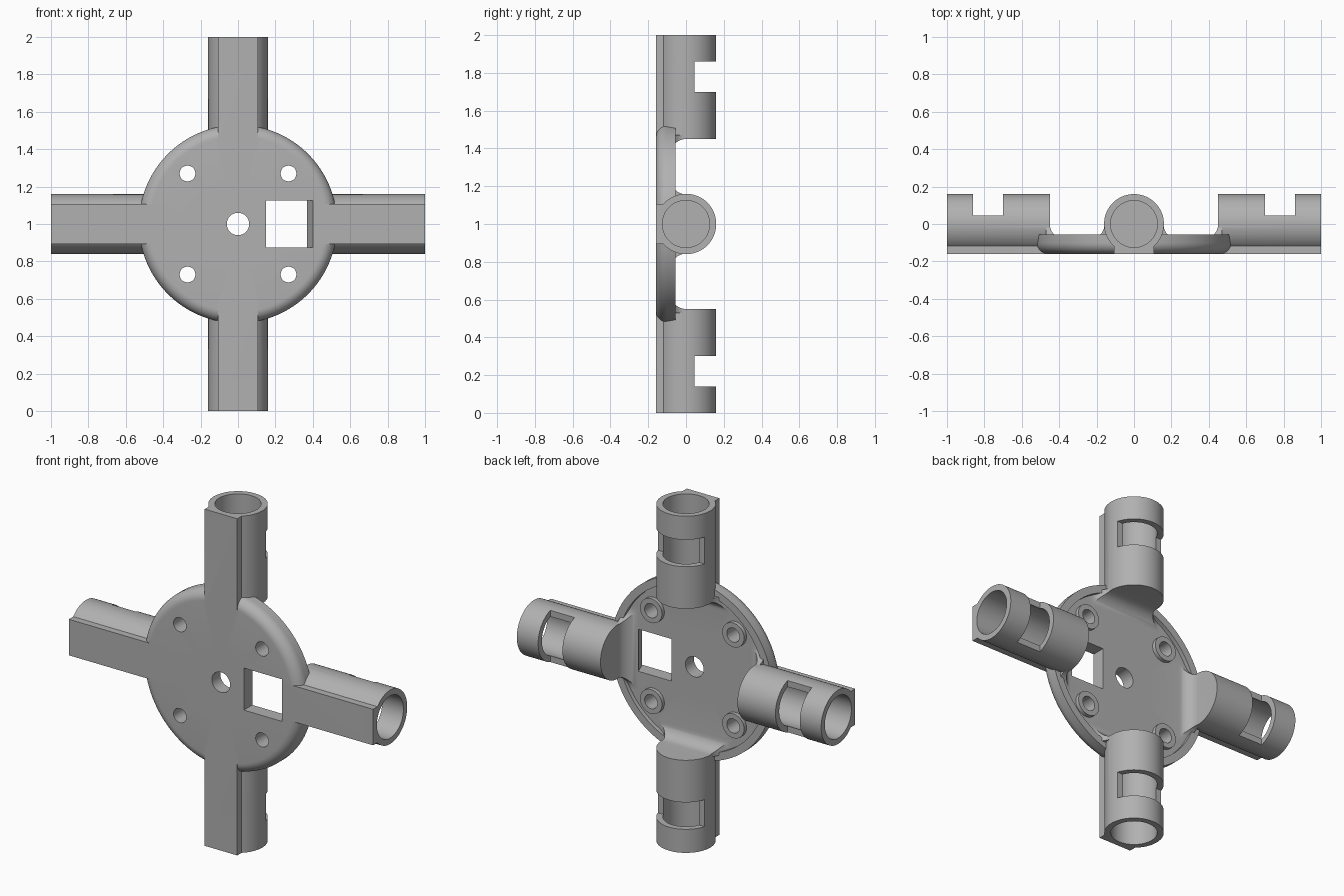
import bpy, bmesh
from math import sin, cos, pi, radians, sqrt
from mathutils import Matrix, Vector

cube = bpy.data.objects.get("Cube")
if cube:
    bpy.data.objects.remove(cube, do_unlink=True)

grey = bpy.data.materials.new("plain grey")
grey.use_nodes = True
colour = (0.44, 0.44, 0.44, 1)
grey.diffuse_color = colour
grey.node_tree.nodes["Principled BSDF"].inputs["Base Color"].default_value = colour

FRONT, FLOOR, RIM = -0.16, -0.08, -0.055
ARM_R, BORE_R, ARM_START = 0.16, 0.125, 0.45
CENTRE = Matrix.Translation((0, 0, 1))


def loft(name, rings, turn=0):
    """Closed solid through matching rings, turned about the hub axis."""
    bm = bmesh.new()
    rows = [[bm.verts.new(p) for p in ring] for ring in rings]
    n = len(rows[0])
    for a, b in zip(rows, rows[1:]):
        for i in range(n):
            j = (i + 1) % n
            bm.faces.new((a[i], a[j], b[j], b[i]))
    bm.faces.new(rows[0])
    bm.faces.new(rows[-1])
    bm.transform(CENTRE @ Matrix.Rotation(turn, 4, "Y"))
    bmesh.ops.recalc_face_normals(bm, faces=bm.faces)
    mesh = bpy.data.meshes.new(name)
    bm.to_mesh(mesh)
    bm.free()
    mesh.materials.append(grey)
    ob = bpy.data.objects.new(name, mesh)
    bpy.context.scene.collection.objects.link(ob)
    return ob


def disc_ring(r, y, x=0, z=0, n=48):
    return [(x + r * cos(2 * pi * i / n), y, z + r * sin(2 * pi * i / n)) for i in range(n)]


def rect(x0, x1, half, y):
    return [(x0, y, -half), (x1, y, -half), (x1, y, half), (x0, y, half)]


def combine(target, tool, operation):
    mod = target.modifiers.new("combine", "BOOLEAN")
    mod.operation, mod.object, mod.solver = operation, tool, "EXACT"
    bpy.context.view_layer.objects.active = target
    bpy.ops.object.modifier_apply(modifier=mod.name)
    bpy.data.objects.remove(tool, do_unlink=True)


# Hub disc: rounded front edge, raised rim at the back
edge = [(0.47 + 0.06 * sin(a), -0.10 - 0.06 * cos(a))
        for a in (radians(d) for d in range(0, 91, 10))]
profile = [(0.2, FRONT)] + edge + [(0.53, RIM), (0.485, RIM), (0.485, FLOOR), (0.2, FLOOR)]
body = loft("cross_connector", [disc_ring(r, y, n=96) for r, y in profile])

# Screw bosses
screws = [(x, z) for x in (-0.27, 0.27) for z in (-0.27, 0.27)]
for x, z in screws:
    combine(body, loft("boss", [disc_ring(0.072, y, x, z) for y in (-0.11, -0.057)]), "UNION")

# Arms: round tube section with a flat-fronted keel, plus a flared foot
section = [(ARM_R * cos(a), ARM_R * sin(a)) for a in
           (radians(-138 + 276 * i / 60) for i in range(61))]
section += [(FRONT, 0.107), (FRONT, -0.107)]
fillet = 0.08
flare = [(-0.1, fillet)]
for i in range(11):
    a = pi / 2 * i / 10
    flare.append((FLOOR + fillet * (1 - cos(a)), fillet * (1 - sin(a))))
turns = [k * pi / 2 for k in range(4)]
for t in turns:
    arm = loft("arm", [[(x, y, z) for y, z in section] for x in (ARM_START, 1.0)], t)
    foot = loft("foot", [rect(ARM_START - o, 0.47, 0.157 + o, y) for y, o in flare], t)
    combine(body, arm, "UNION")
    combine(body, foot, "UNION")

# Blind bores and back windows
for t in turns:
    bore = loft("bore", [[(x, p[0], p[2]) for p in disc_ring(BORE_R, 0, n=64)]
                         for x in (0.52, 1.1)], t)
    window = loft("window", [rect(0.70, 0.86, 0.3, y) for y in (0.045, 0.3)], t)
    combine(body, bore, "DIFFERENCE")
    combine(body, window, "DIFFERENCE")

# Centre hole, screw holes and square opening with a sloped side
for r, x, z in [(0.06, 0, 0)] + [(0.042, x, z) for x, z in screws]:
    combine(body, loft("hole", [disc_ring(r, y, x, z) for y in (-0.3, 0.1)]), "DIFFERENCE")
opening = loft("opening", [rect(0.15, x, 0.125, y) for y, x in
                           ((-0.2, 0.415), (FLOOR, 0.369), (0.1, 0.369))])
combine(body, opening, "DIFFERENCE")

# Smooth curves, sharp edges
bpy.ops.object.select_all(action="DESELECT")
body.select_set(True)
bpy.context.view_layer.objects.active = body
bpy.ops.object.shade_smooth_by_angle(angle=radians(30))
